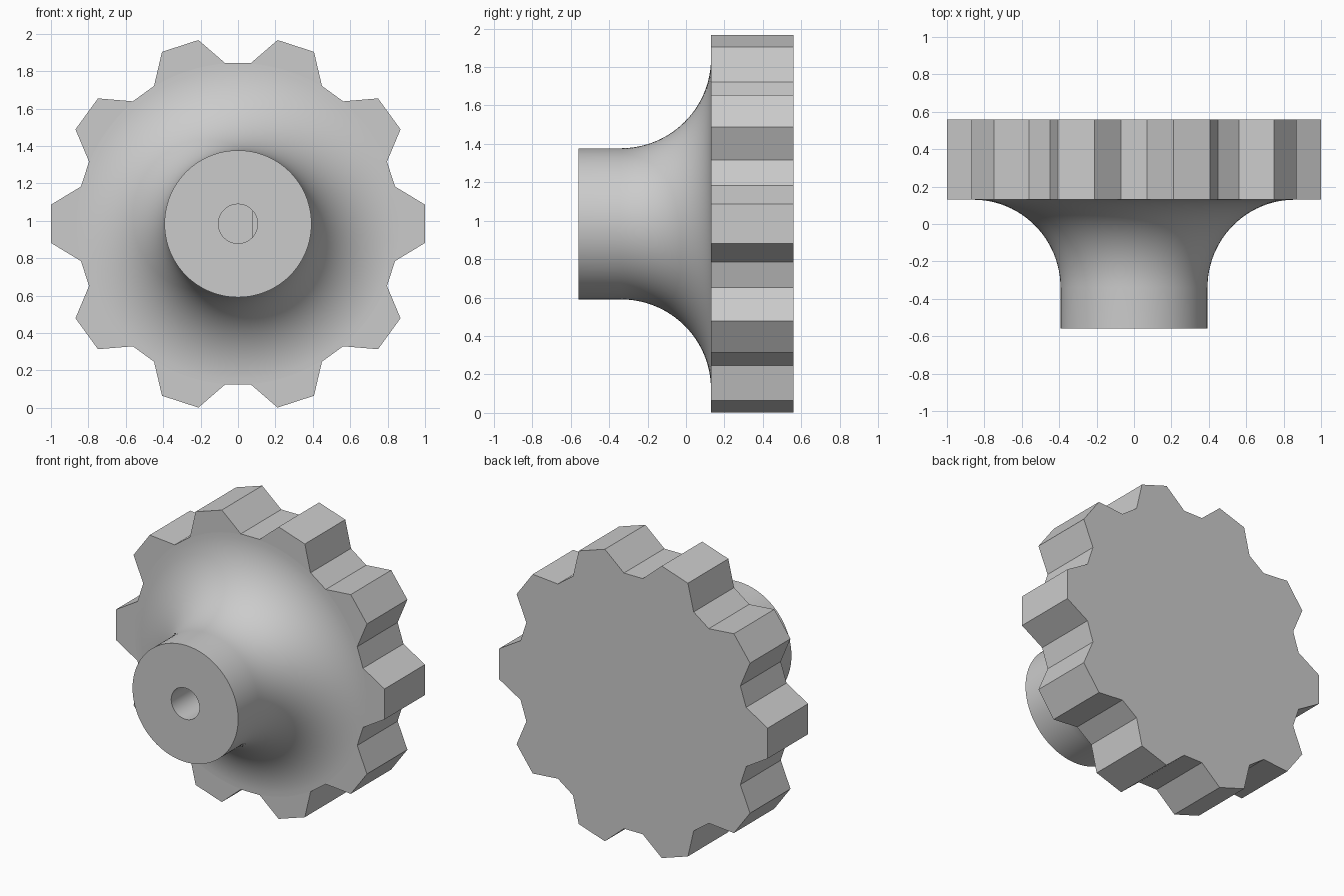
import bpy, bmesh
from math import sin, cos, pi, radians

if "Cube" in bpy.data.objects:
    bpy.data.objects.remove(bpy.data.objects["Cube"])

CENTRE_Z = 0.984
FRONT, SHOULDER, BACK = -0.56, 0.13, 0.56
HUB_R, ROOT_R, TIP_R = 0.393, 0.863, 1.005
TEETH, SEGMENTS = 10, 96

grey = bpy.data.materials.new("light grey")
grey.use_nodes = True
colour = (0.6, 0.6, 0.6, 1)
grey.diffuse_color = colour
grey.node_tree.nodes["Principled BSDF"].inputs["Base Color"].default_value = colour


def finish(bm, name):
    bmesh.ops.remove_doubles(bm, verts=bm.verts, dist=0.0001)
    bmesh.ops.recalc_face_normals(bm, faces=bm.faces)
    mesh = bpy.data.meshes.new(name)
    bm.to_mesh(mesh)
    bm.free()
    obj = bpy.data.objects.new(name, mesh)
    obj.location.z = CENTRE_Z
    mesh.materials.append(grey)
    bpy.context.collection.objects.link(obj)
    return obj


# Toothed grip: tapered tooth outline extruded along y
bm = bmesh.new()
outline = []
for i in range(TEETH):
    for r, offset in ((ROOT_R, -13.35), (TIP_R, -5.85), (TIP_R, 5.85), (ROOT_R, 13.35)):
        a = radians(i * 360 / TEETH + offset)
        outline.append(bm.verts.new((r * cos(a), SHOULDER, r * sin(a))))
face = bm.faces.new(outline)
result = bmesh.ops.extrude_face_region(bm, geom=[face], use_keep_orig=True)
moved = [v for v in result["geom"] if isinstance(v, bmesh.types.BMVert)]
bmesh.ops.translate(bm, verts=moved, vec=(0, BACK - SHOULDER, 0))
finish(bm, "toothed_grip")

# Hub: revolved profile of (radius, y, flattened) with a D-shaped shaft bore
BORE_R, FLAT_X = 0.105, 0.077
profile = [(0, 0.1, False), (BORE_R, 0.1, True), (BORE_R, -0.3, True),
           (BORE_R, -0.3, False), (BORE_R, FRONT, False), (HUB_R, FRONT, False)]
flare = SHOULDER + 0.34
for i in range(25):
    a = i / 24 * pi / 2
    profile.append((HUB_R + 0.467 * (1 - cos(a)), SHOULDER - flare * (1 - sin(a)), False))

bm = bmesh.new()
rings = []
for r, y, flat in profile:
    ring = []
    for s in range(SEGMENTS):
        a = 2 * pi * s / SEGMENTS
        x = r * cos(a)
        ring.append(bm.verts.new((min(x, FLAT_X) if flat else x, y, r * sin(a))))
    rings.append(ring)
for low, high in zip(rings, rings[1:]):
    for s in range(SEGMENTS):
        t = (s + 1) % SEGMENTS
        bm.faces.new((low[s], low[t], high[t], high[s]))
hub = finish(bm, "flared_hub")

bpy.ops.object.select_all(action="DESELECT")
hub.select_set(True)
bpy.context.view_layer.objects.active = hub
bpy.ops.object.shade_smooth_by_angle(angle=radians(30))
